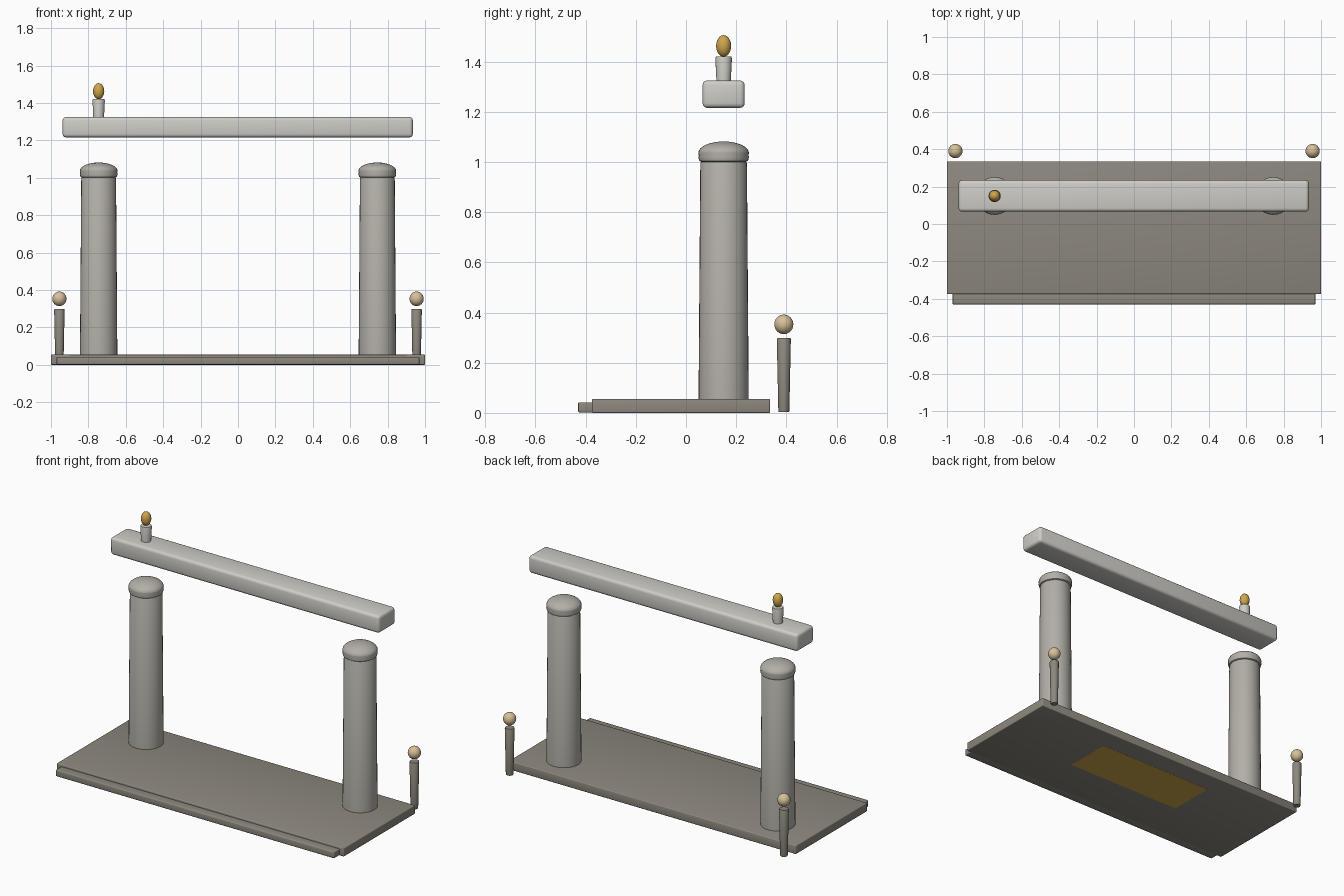
import bpy, bmesh
from math import cos, sin, pi

if "Cube" in bpy.data.objects:
    bpy.data.objects.remove(bpy.data.objects["Cube"])


def material(name, rgb):
    m = bpy.data.materials.new(name)
    m.diffuse_color = (*rgb, 1)
    m.use_nodes = True
    m.node_tree.nodes["Principled BSDF"].inputs["Base Color"].default_value = m.diffuse_color
    return m


DARK = material("dark_stone", (0.27, 0.25, 0.21))
STONE = material("stone", (0.45, 0.43, 0.39))
PALE = material("pale_stone", (0.62, 0.61, 0.57))
GOLD = material("gold", (0.62, 0.38, 0.07))
TAN = material("tan", (0.68, 0.53, 0.32))


def finish(bm, name, mat):
    bmesh.ops.recalc_face_normals(bm, faces=bm.faces)
    me = bpy.data.meshes.new(name)
    bm.to_mesh(me)
    bm.free()
    me.materials.append(mat)
    ob = bpy.data.objects.new(name, me)
    bpy.context.collection.objects.link(ob)
    bpy.ops.object.select_all(action='DESELECT')
    ob.select_set(True)
    bpy.context.view_layer.objects.active = ob
    bpy.ops.object.shade_smooth_by_angle(angle=0.6)
    return ob


def box(name, lo, hi, mat, bevel=0.0):
    bm = bmesh.new()
    bmesh.ops.create_cube(bm, size=1)
    for v in bm.verts:
        v.co = [(a + b) / 2 + c * (b - a) for a, b, c in zip(lo, hi, v.co)]
    if bevel:
        bmesh.ops.bevel(bm, geom=bm.edges[:], offset=bevel, segments=3,
                        profile=0.5, affect='EDGES')
    return finish(bm, name, mat)


def lathe(name, x, y, profile, mat, n=32):
    """Revolve (radius, z) points about the vertical axis; zero radius closes to a point."""
    bm = bmesh.new()
    rings = [[bm.verts.new((x + r * cos(2 * pi * i / n), y + r * sin(2 * pi * i / n), z))
              for i in range(n)] for r, z in profile]
    for a, b in zip(rings, rings[1:]):
        for i in range(n):
            j = (i + 1) % n
            bm.faces.new((a[i], a[j], b[j], b[i]))
    if profile[0][0] > 0:
        bm.faces.new(rings[0])
    if profile[-1][0] > 0:
        bm.faces.new(rings[-1])
    bmesh.ops.remove_doubles(bm, verts=bm.verts, dist=1e-5)
    return finish(bm, name, mat)


def ball(name, x, y, z, r, rz, mat):
    k = 12
    prof = [(r * sin(pi * i / k), z - rz * cos(pi * i / k)) for i in range(k + 1)]
    prof[0], prof[-1] = (0, z - rz), (0, z + rz)
    return lathe(name, x, y, prof, mat, 24)


# Platform, front step and the panel set into the underside
box("platform", (-1, -0.375, 0), (1, 0.335, 0.055), DARK, 0.005)
box("front_step", (-0.97, -0.43, 0.002), (0.97, -0.36, 0.042), DARK, 0.005)
box("underside_panel", (-0.41, -0.1, -0.0006), (0.41, 0.2, 0.03), GOLD)

# Mirrored columns, caps and rear posts
for side, s in (("left", -1), ("right", 1)):
    lathe(side + "_column", s * 0.745, 0.15,
          [(0.1, 0.003), (0.1, 0.06), (0.093, 0.995), (0.088, 1.005)], STONE)
    dome = [(0.101 * cos(a), 1.036 + 0.046 * sin(a)) for a in [i * pi / 16 for i in range(8)]]
    lathe(side + "_cap", s * 0.745, 0.15,
          [(0.088, 1.0), (0.097, 1.005), (0.101, 1.018), (0.099, 1.027)]
          + dome + [(0, 1.082)], STONE)
    lathe(side + "_post", s * 0.955, 0.39,
          [(0.021, 0.003), (0.022, 0.007), (0.028, 0.294), (0.026, 0.298)], DARK, 20)
    ball(side + "_post_ball", s * 0.955, 0.39, 0.353, 0.038, 0.039, TAN)

# Floating beam with the candle and flame
box("beam", (-0.938, 0.066, 1.216), (0.935, 0.234, 1.325), PALE, 0.018)
lathe("candle", -0.745, 0.15,
      [(0.029, 1.315), (0.029, 1.33), (0.033, 1.412), (0.031, 1.42)], PALE, 20)
ball("flame", -0.745, 0.15, 1.463, 0.03, 0.043, GOLD)
